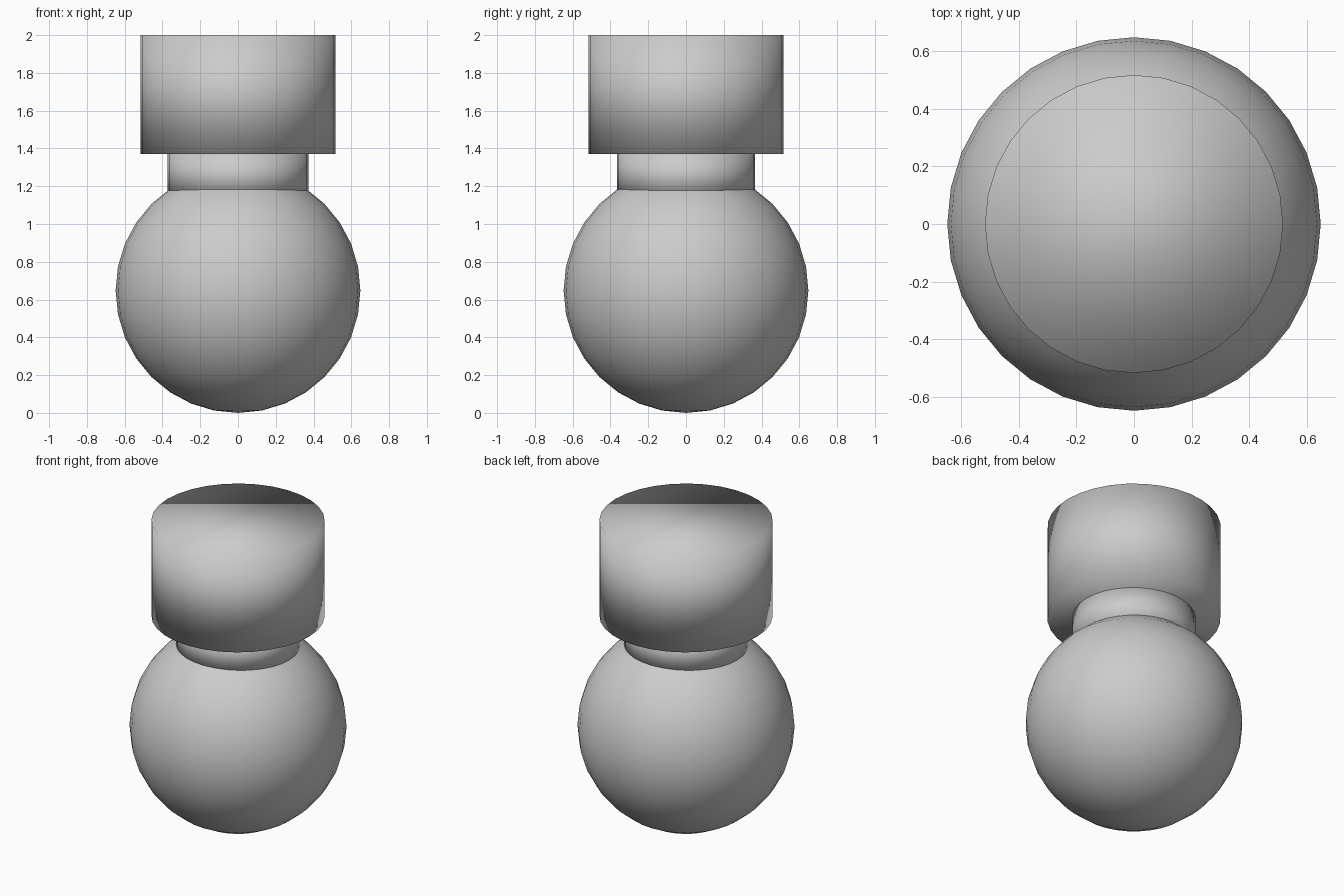
import bpy

if "Cube" in bpy.data.objects:
    bpy.data.objects.remove(bpy.data.objects["Cube"])


def finish(name):
    obj = bpy.context.object
    obj.name = name
    bpy.ops.object.shade_smooth()
    return obj


def drum(name, rx, ry, z0, z1):
    bpy.ops.mesh.primitive_cylinder_add(
        vertices=32, radius=1, depth=2, location=(0, 0, (z0 + z1) / 2))
    obj = finish(name)
    obj.scale = (rx, ry, (z1 - z0) / 2)
    bpy.ops.object.transform_apply(location=False, rotation=False, scale=True)
    return obj


# round bulb at the bottom
bpy.ops.mesh.primitive_uv_sphere_add(
    segments=32, ring_count=16, radius=0.648, location=(0, 0, 0.648))
finish("bulb")

# narrow neck sunk into the bulb, and the wide cap on top
drum("neck", 0.372, 0.364, 1.14, 1.38)
drum("cap", 0.517, 0.517, 1.37, 2.0)
